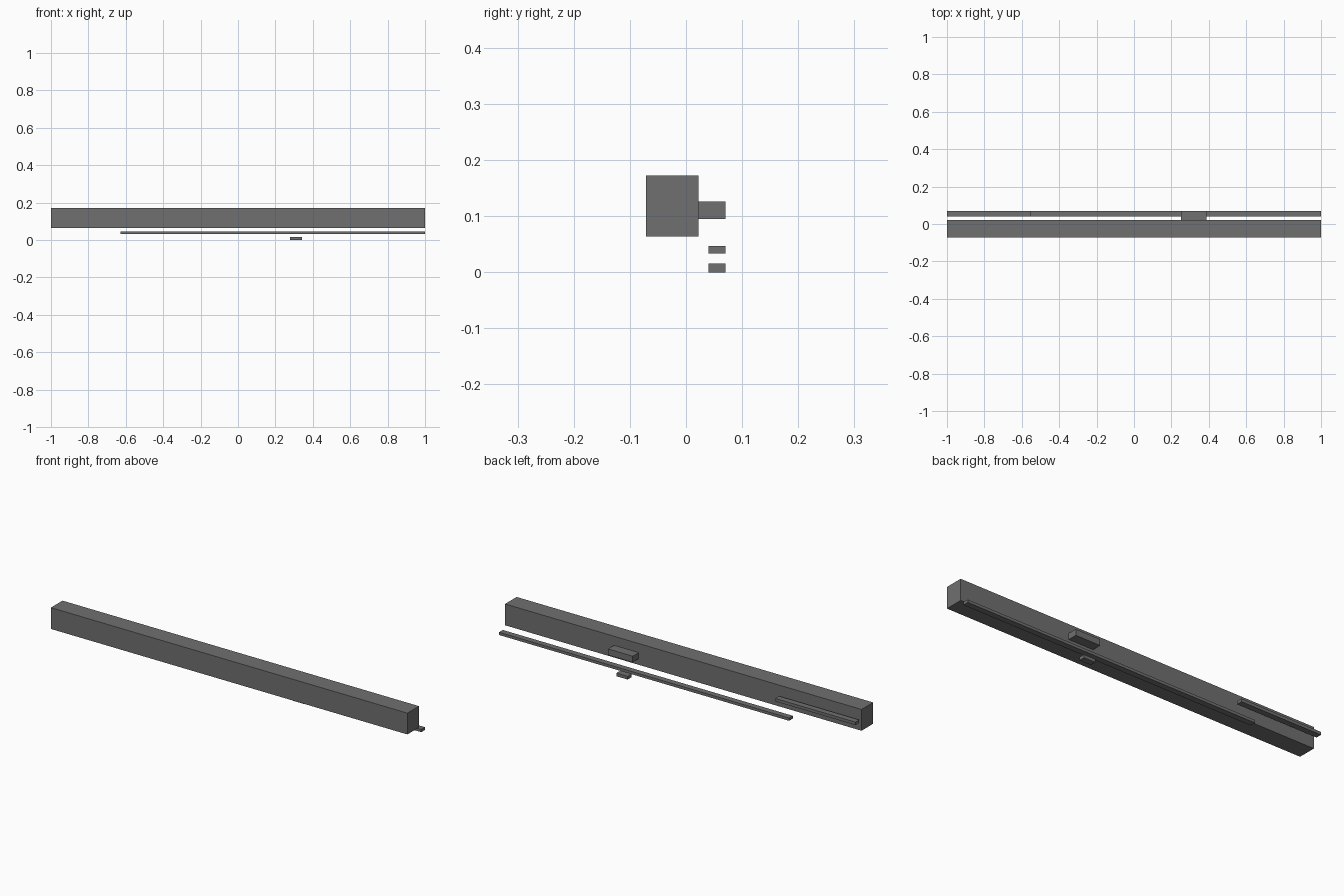
import bpy

cube = bpy.data.objects.get("Cube")
if cube:
    bpy.data.objects.remove(cube, do_unlink=True)

grey = bpy.data.materials.new("dark_grey")
grey.use_nodes = True
colour = (0.16, 0.16, 0.16, 1)
grey.diffuse_color = colour
grey.node_tree.nodes["Principled BSDF"].inputs["Base Color"].default_value = colour


def box(name, x, y, z):
    """Axis-aligned block spanning the given (low, high) ranges."""
    bpy.ops.mesh.primitive_cube_add(size=1)
    obj = bpy.context.object
    obj.name = name
    obj.location = [(a + b) / 2 for a, b in (x, y, z)]
    obj.scale = [b - a for a, b in (x, y, z)]
    bpy.ops.object.transform_apply(location=False, rotation=False, scale=True)
    obj.data.materials.append(grey)
    return obj


# Depth shared by the thin parts behind the beam
rail_depth = (0.04, 0.07)

# Main beam with a block on its back face
box("main_beam", (-1, 1), (-0.071, 0.022), (0.064, 0.172))
box("back_block", (0.25, 0.388), (0.022, 0.07), (0.095, 0.126))

# Loose rails and the small tab below
box("short_rail", (-1, -0.55), rail_depth, (0.111, 0.126))
box("long_rail", (-0.627, 1), rail_depth, (0.033, 0.047))
box("small_tab", (0.278, 0.342), rail_depth, (0, 0.016))
